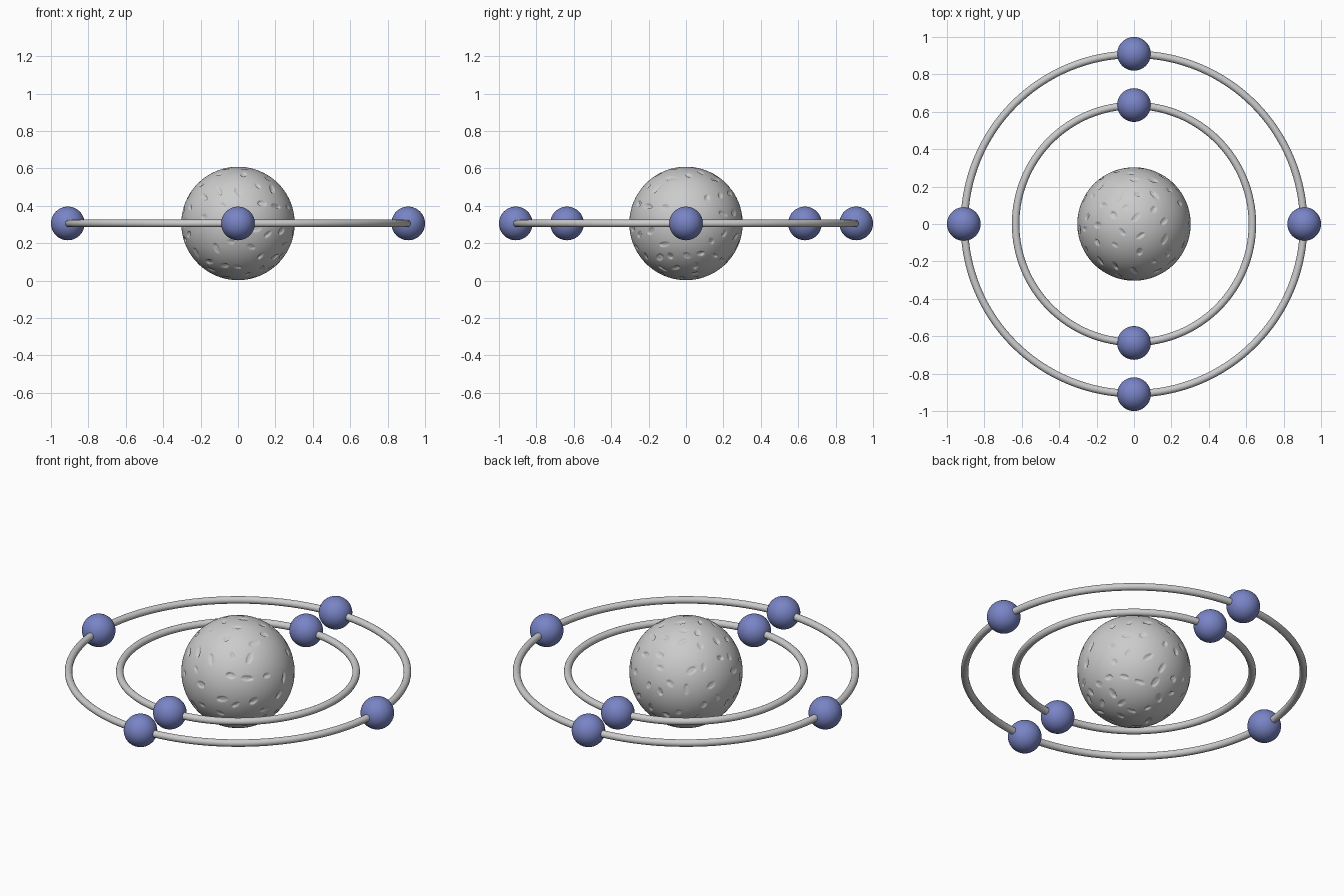
import bpy, bmesh, math, random
from mathutils import Vector

if "Cube" in bpy.data.objects:
    bpy.data.objects.remove(bpy.data.objects["Cube"])

random.seed(7)
Z = 0.306

blue = bpy.data.materials.new("blue")
blue.diffuse_color = (0.19, 0.23, 0.56, 1)
blue.use_nodes = True
blue.node_tree.nodes["Principled BSDF"].inputs["Base Color"].default_value = blue.diffuse_color


# Cratered nucleus: fine sphere with small slanted chips pressed in
def nucleus(radius, chips):
    bm = bmesh.new()
    bmesh.ops.create_icosphere(bm, subdivisions=7, radius=radius)
    dents = []
    while len(dents) < chips:
        n = Vector([random.gauss(0, 1) for _ in range(3)]).normalized()
        if any((n - d[0]).length < 0.23 for d in dents):
            continue
        u = n.cross(Vector([random.gauss(0, 1) for _ in range(3)])).normalized()
        dents.append((n, u, n.cross(u), random.uniform(0.018, 0.033),
                      random.uniform(0.010, 0.017), random.uniform(0.006, 0.013)))
    for v in bm.verts:
        p = v.co.copy()
        for n, u, w, a, b, depth in dents:
            if p.dot(n) < 0.98 * radius:
                continue
            x, y = p.dot(u) / a, p.dot(w) / b
            r = x * x + y * y
            if r < 1:
                # steep on one side, shallow on the other
                v.co -= n * depth * min(1, 2.5 * (1 - r)) * (0.65 + 0.35 * x)
    for f in bm.faces:
        f.smooth = True
    me = bpy.data.meshes.new("nucleus")
    bm.to_mesh(me)
    bm.free()
    ob = bpy.data.objects.new("nucleus", me)
    ob.location.z = Z
    bpy.context.collection.objects.link(ob)


# Orbit ring
def orbit(name, radius):
    bpy.ops.mesh.primitive_torus_add(major_radius=radius, minor_radius=0.02,
                                     major_segments=128, minor_segments=20,
                                     location=(0, 0, Z))
    bpy.context.object.name = name
    bpy.ops.object.shade_smooth()


# Blue electron sphere sitting on an orbit
def electron(name, radius, angle):
    bpy.ops.mesh.primitive_uv_sphere_add(
        segments=48, ring_count=24, radius=0.09,
        location=(radius * math.cos(angle), radius * math.sin(angle), Z))
    ob = bpy.context.object
    ob.name = name
    ob.data.materials.append(blue)
    bpy.ops.object.shade_smooth()


nucleus(0.303, 95)
for name, ring_r, ball_r, count in (("inner", 0.633, 0.636, 2), ("outer", 0.907, 0.91, 4)):
    orbit(name + "_orbit", ring_r)
    for i in range(count):
        electron(f"{name}_electron_{i + 1}", ball_r, math.pi / 2 + i * math.tau / count)
